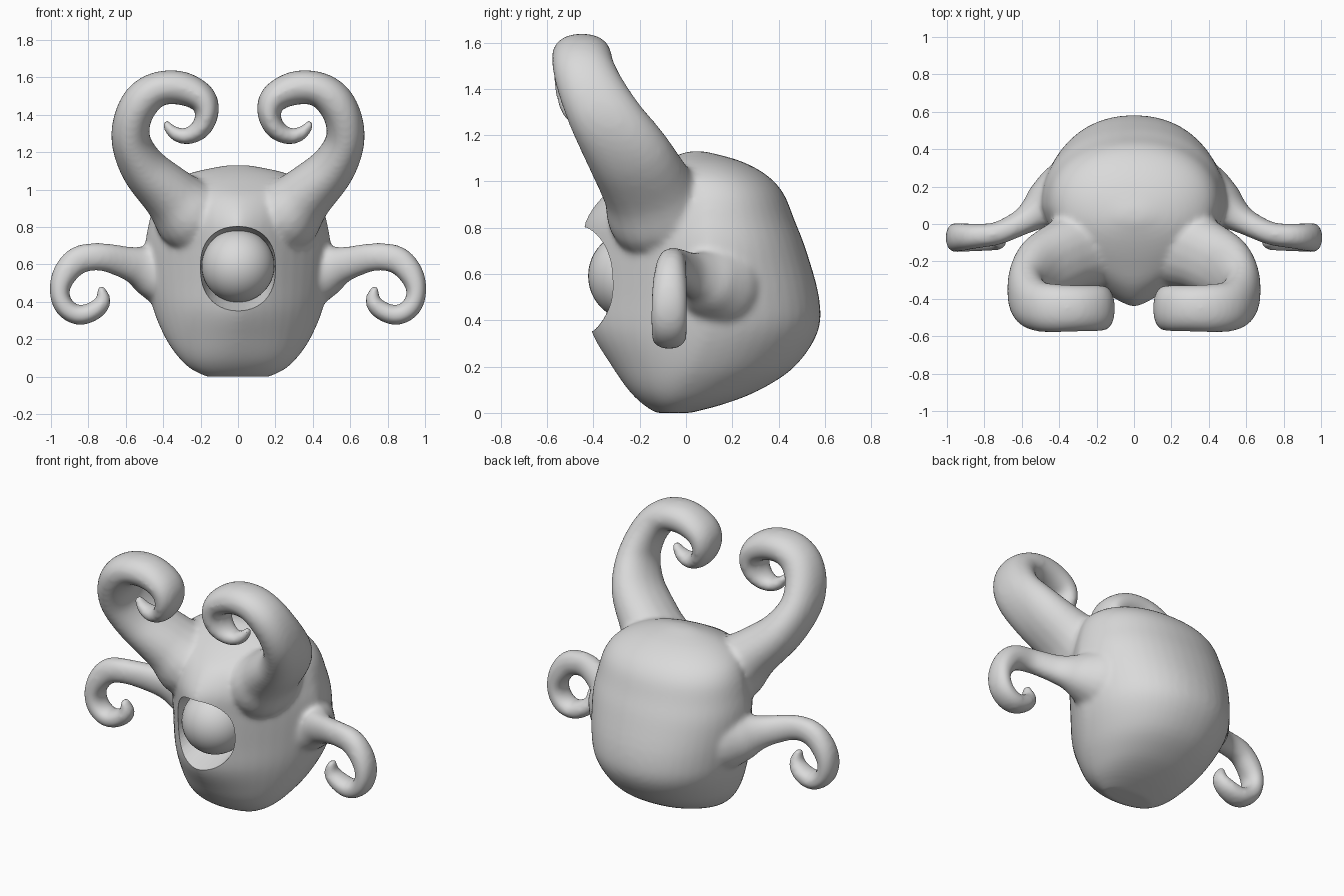
import bpy, bmesh, math
from mathutils import Vector, Matrix

if "Cube" in bpy.data.objects:
    bpy.data.objects.remove(bpy.data.objects["Cube"])

clay = bpy.data.materials.new("clay grey")
clay.use_nodes = True
GREY = (0.7, 0.7, 0.7, 1)
clay.diffuse_color = GREY
clay.node_tree.nodes["Principled BSDF"].inputs["Base Color"].default_value = GREY


def spline(rows, steps):
    """Catmull-Rom interpolation through rows of equal length."""
    rows = [Vector(r) for r in rows]
    out = []
    for i in range(len(rows) - 1):
        a, b = rows[max(i - 1, 0)], rows[i]
        c, d = rows[i + 1], rows[min(i + 2, len(rows) - 1)]
        for s in range(steps):
            t = s / steps
            out.append(0.5 * (2 * b + (c - a) * t + (2 * a - 5 * b + 4 * c - d) * t * t
                              + (3 * b - a - 3 * c + d) * t ** 3))
    return out + [rows[-1]]


def loft(bm, rings):
    """Skin closed rings of points and cap both ends."""
    loops = [[bm.verts.new(p) for p in ring] for ring in rings]
    for low, high in zip(loops, loops[1:]):
        for i in range(len(low)):
            j = (i + 1) % len(low)
            bm.faces.new((low[i], low[j], high[j], high[i]))
    bm.faces.new(loops[0][::-1])
    bm.faces.new(loops[-1])


def to_object(name, bm):
    bmesh.ops.recalc_face_normals(bm, faces=bm.faces)
    mesh = bpy.data.meshes.new(name)
    bm.to_mesh(mesh)
    bm.free()
    mesh.materials.append(clay)
    ob = bpy.data.objects.new(name, mesh)
    bpy.context.collection.objects.link(ob)
    return ob


def power(v, p):
    return math.copysign(abs(v) ** (2 / p), v)


def body_ring(row, sides=48):
    z, width, front, back, mid, sharp = row
    ring = []
    for i in range(sides):
        a = math.tau * i / sides
        p, depth = (2.15, back - mid) if math.sin(a) > 0 else (sharp, mid - front)
        ring.append((width * power(math.cos(a), p), mid + depth * power(math.sin(a), p), z))
    return ring


def socket_ring(y, half_x, half_z, mid_z, sides=48):
    angles = [math.tau * i / sides for i in range(sides)]
    return [(half_x * power(math.cos(a), 2.5), y, mid_z + half_z * power(math.sin(a), 2.5))
            for a in angles]


def add_limb(bm, rows, side, sides=20):
    """Tube with an oval section: in-plane radius and depth radius."""
    pts = spline([r[:3] for r in rows], 4)
    radii = spline([(r[3], r[4], 0) for r in rows], 4)
    rings = []
    for i, (p, r) in enumerate(zip(pts, radii)):
        t = (pts[min(i + 1, len(pts) - 1)] - pts[max(i - 1, 0)]).normalized()
        depth = Vector((0, 1, 0))
        depth = (depth - t * depth.dot(t)).normalized()
        flat = t.cross(depth)
        ring = []
        for k in range(sides):
            a = math.tau * k / sides
            q = p + flat * r.x * math.cos(a) + depth * r.y * power(math.sin(a), 2.3)
            ring.append((q.x * side, q.y, q.z))
        rings.append(ring)
    loft(bm, rings)


# Body rows: height, half width, front, back, widest line, front roundness
BODY = [
    (0.0, 0.17, -0.13, 0.02, -0.06, 2), (0.04, 0.25, -0.19, 0.17, -0.03, 2),
    (0.1, 0.315, -0.25, 0.32, 0.0, 1.9), (0.2, 0.385, -0.32, 0.47, 0.05, 1.7),
    (0.35, 0.45, -0.41, 0.57, 0.1, 1.5), (0.5, 0.48, -0.435, 0.575, 0.1, 1.38),
    (0.7, 0.495, -0.445, 0.52, 0.1, 1.36), (0.83, 0.475, -0.435, 0.47, 0.1, 1.42),
    (0.95, 0.44, -0.345, 0.42, 0.1, 1.6), (1.03, 0.375, -0.22, 0.345, 0.08, 1.9),
    (1.09, 0.25, -0.1, 0.23, 0.06, 2), (1.13, 0.06, 0.01, 0.08, 0.04, 2)]

# Limb rows: x, y, z, in-plane radius, depth radius
HORN = [
    (0.14, -0.01, 0.72, 0.1, 0.11), (0.245, -0.105, 0.85, 0.195, 0.225),
    (0.36, -0.165, 0.97, 0.155, 0.2), (0.5, -0.245, 1.11, 0.125, 0.185),
    (0.57, -0.335, 1.25, 0.105, 0.16), (0.565, -0.4, 1.375, 0.1, 0.145),
    (0.51, -0.44, 1.48, 0.1, 0.135), (0.42, -0.45, 1.54, 0.092, 0.13),
    (0.3, -0.45, 1.542, 0.09, 0.125), (0.195, -0.45, 1.49, 0.078, 0.125),
    (0.165, -0.45, 1.41, 0.062, 0.12), (0.2, -0.45, 1.325, 0.054, 0.1),
    (0.275, -0.45, 1.285, 0.044, 0.07), (0.345, -0.45, 1.305, 0.036, 0.05),
    (0.395, -0.45, 1.365, 0.018, 0.028)]
ARM = [
    (0.26, 0.14, 0.55, 0.18, 0.15), (0.37, 0.13, 0.555, 0.2, 0.2),
    (0.465, 0.095, 0.57, 0.15, 0.145), (0.53, 0.055, 0.59, 0.11, 0.095),
    (0.6, 0.01, 0.61, 0.088, 0.07), (0.73, -0.05, 0.64, 0.075, 0.062),
    (0.85, -0.065, 0.625, 0.075, 0.067), (0.925, -0.07, 0.55, 0.067, 0.076),
    (0.955, -0.073, 0.455, 0.053, 0.08), (0.925, -0.073, 0.37, 0.053, 0.08),
    (0.85, -0.073, 0.328, 0.053, 0.076), (0.765, -0.077, 0.355, 0.051, 0.068),
    (0.72, -0.088, 0.41, 0.041, 0.052), (0.738, -0.095, 0.485, 0.018, 0.028)]

# Body, horns and arms fused into one soft skin
bm = bmesh.new()
loft(bm, [body_ring(r) for r in spline(BODY, 4)])
for side in (1, -1):
    add_limb(bm, HORN, side)
    add_limb(bm, ARM, side)
body = to_object("body_with_horns_and_arms", bm)
remesh = body.modifiers.new("fuse", "REMESH")
remesh.mode = "VOXEL"
remesh.voxel_size = 0.014
smooth = body.modifiers.new("soften", "SMOOTH")
smooth.factor = 0.5
smooth.iterations = 13

# Eye socket: tapered rounded opening cut from the front
bm = bmesh.new()
loft(bm, [socket_ring(-0.66, 0.228, 0.281, 0.556), socket_ring(-0.15, 0.187, 0.165, 0.594)])
cutter = to_object("socket_cutter", bm)
cutter.hide_render = True
cut = body.modifiers.new("socket", "BOOLEAN")
cut.operation = "DIFFERENCE"
cut.object = cutter

bpy.ops.object.select_all(action="DESELECT")
body.select_set(True)
bpy.context.view_layer.objects.active = body
for name in [m.name for m in body.modifiers]:
    bpy.ops.object.modifier_apply(modifier=name)
bpy.data.objects.remove(cutter)

# Eyeball
bm = bmesh.new()
bmesh.ops.create_uvsphere(bm, u_segments=40, v_segments=24, radius=0.195,
                          matrix=Matrix.Translation((0, -0.228, 0.592)))
eye = to_object("eyeball", bm)

eye.select_set(True)
bpy.ops.object.shade_smooth_by_angle(angle=math.radians(40))
